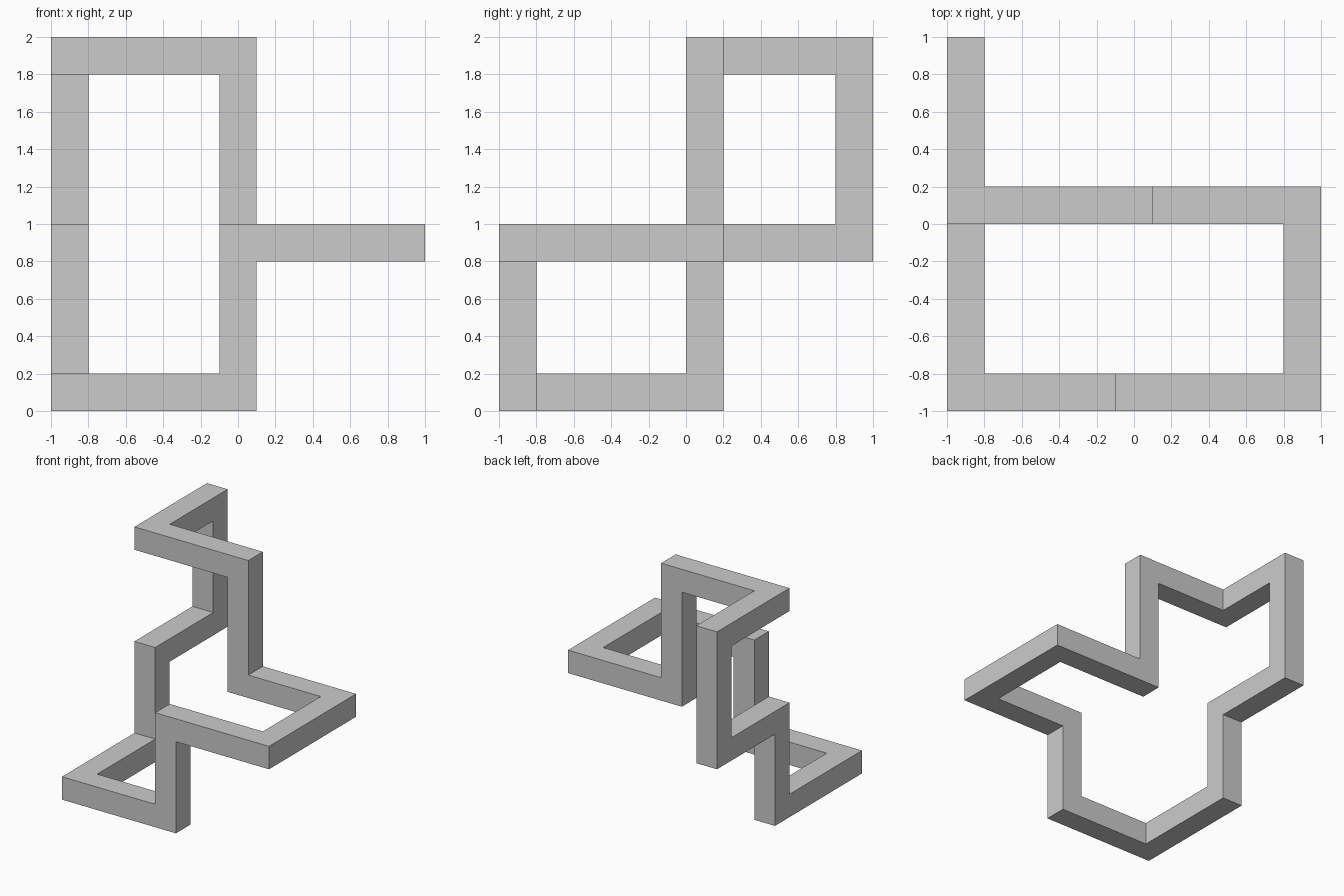
import bpy, bmesh, math
from mathutils import Vector

if "Cube" in bpy.data.objects:
    bpy.data.objects.remove(bpy.data.objects["Cube"])

HALF = 0.1  # half thickness of the square bar

# centre line of the closed loop, one point per right-angle corner
PATH = [Vector(p) for p in (
    (-0.9, 0.9, 1.9), (-0.9, 0.1, 1.9), (0, 0.1, 1.9), (0, 0.1, 0.9),
    (0.9, 0.1, 0.9), (0.9, -0.9, 0.9), (0, -0.9, 0.9), (0, -0.9, 0.1),
    (-0.9, -0.9, 0.1), (-0.9, 0.1, 0.1), (-0.9, 0.1, 0.9), (-0.9, 0.9, 0.9))]
N = len(PATH)

bm = bmesh.new()
dirs = [(PATH[(i + 1) % N] - PATH[i]).normalized() for i in range(N)]

# mitred ring of four vertices at every corner
rings = []
for i, p in enumerate(PATH):
    a, b = dirs[i - 1], dirs[i]
    n = a.cross(b)
    rings.append([bm.verts.new(p + HALF * (s * (a - b) + t * n))
                  for s in (-1, 1) for t in (-1, 1)])


def around(ring, centre, d):
    """Sort a ring by angle about the bar direction."""
    u, v = d.yzx, d.zxy
    return sorted(ring, key=lambda w: math.atan2((w.co - centre).dot(v),
                                                 (w.co - centre).dot(u)))


# four sides of each bar
for i, d in enumerate(dirs):
    j = (i + 1) % N
    r0, r1 = around(rings[i], PATH[i], d), around(rings[j], PATH[j], d)
    for k in range(4):
        m = (k + 1) % 4
        bm.faces.new((r0[k], r0[m], r1[m], r1[k]))

bmesh.ops.recalc_face_normals(bm, faces=bm.faces)
mesh = bpy.data.meshes.new("square_bar_loop")
bm.to_mesh(mesh)
bm.free()
bpy.context.collection.objects.link(bpy.data.objects.new("square_bar_loop", mesh))
